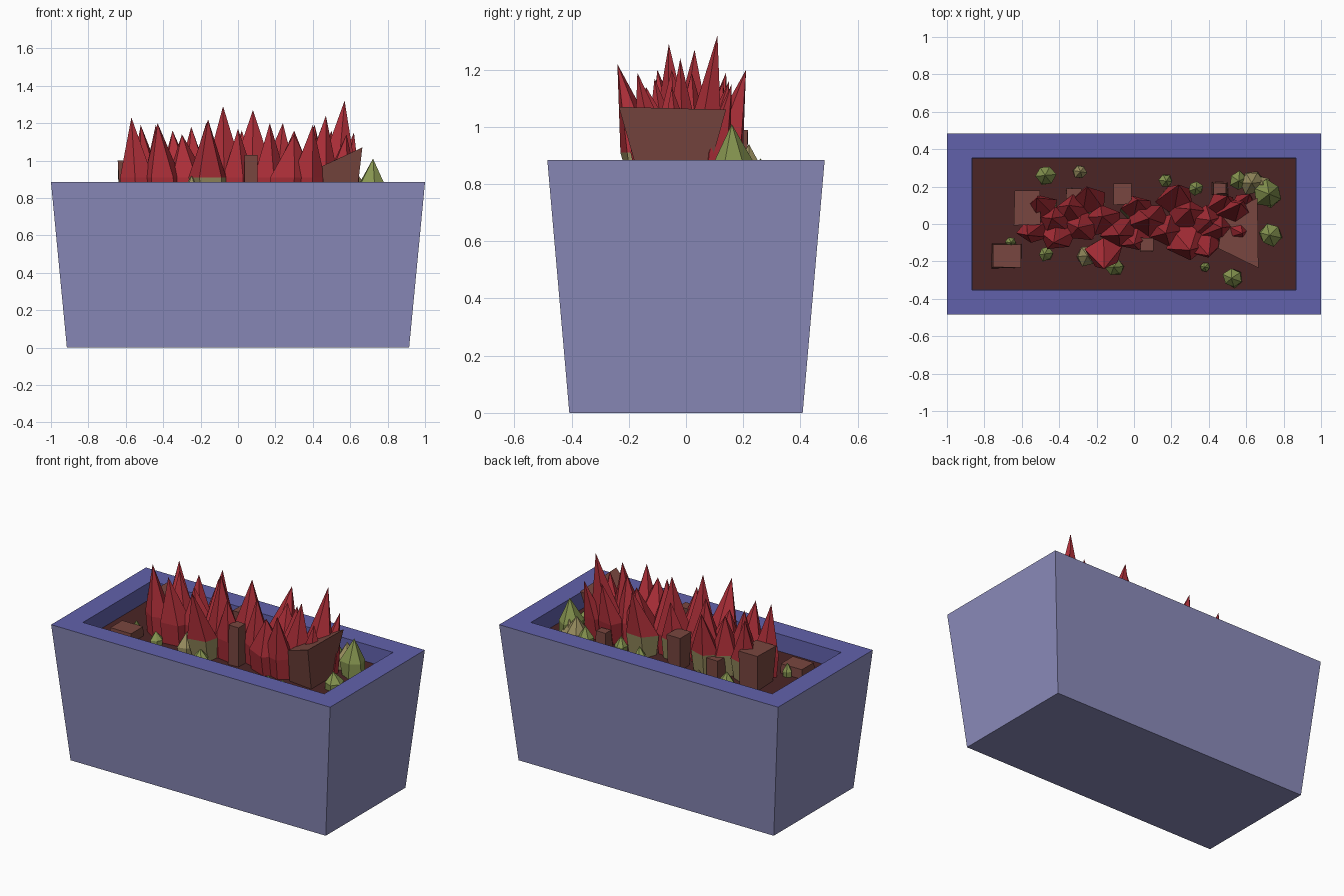
import bpy, bmesh, math, random

if "Cube" in bpy.data.objects:
    bpy.data.objects.remove(bpy.data.objects["Cube"])
random.seed(7)


def material(name, rgb):
    m = bpy.data.materials.new(name)
    m.diffuse_color = (*rgb, 1)
    m.use_nodes = True
    m.node_tree.nodes["Principled BSDF"].inputs["Base Color"].default_value = m.diffuse_color
    return m


WALL = material("grey lilac", (0.26, 0.26, 0.50))
RIM = material("deep lilac", (0.12, 0.12, 0.41))
SOIL = material("dark soil", (0.07, 0.018, 0.018))
RED = material("crimson", (0.42, 0.028, 0.04))
BROWN = material("red brown", (0.19, 0.062, 0.05))
GREEN = material("leaf green", (0.24, 0.30, 0.08))
KHAKI = material("khaki", (0.33, 0.28, 0.12))

TOP, DIRT = 0.885, 0.775


def finish(bm, name, mats):
    bmesh.ops.recalc_face_normals(bm, faces=bm.faces)
    me = bpy.data.meshes.new(name)
    bm.to_mesh(me)
    bm.free()
    for m in mats:
        me.materials.append(m)
    ob = bpy.data.objects.new(name, me)
    bpy.context.collection.objects.link(ob)
    return ob


def rect(bm, hx, hy, z):
    return [bm.verts.new((sx * hx, sy * hy, z))
            for sx, sy in ((-1, -1), (1, -1), (1, 1), (-1, 1))]


def bridge(bm, a, b, mat=0):
    n = len(a)
    for i in range(n):
        bm.faces.new((a[i], a[(i + 1) % n], b[(i + 1) % n], b[i])).material_index = mat


# Tapered planter: outer walls, rim, inner walls, soil
bm = bmesh.new()
rings = [rect(bm, 0.915, 0.408, 0), rect(bm, 1.0, 0.485, TOP),
         rect(bm, 0.865, 0.352, TOP), rect(bm, 0.863, 0.35, DIRT)]
bm.faces.new(rings[0])
for i, mat in enumerate((0, 1, 1)):
    bridge(bm, rings[i], rings[i + 1], mat)
bm.faces.new(rings[3]).material_index = 2
finish(bm, "planter", [WALL, RIM, SOIL])


def ring(bm, x, y, z, rx, ry, n, phase, jitter=0.15):
    out = []
    for i in range(n):
        a = phase + 2 * math.pi * i / n
        k = 1 + random.uniform(-jitter, jitter)
        out.append(bm.verts.new((x + rx * k * math.cos(a), y + ry * k * math.sin(a), z)))
    return out


def spike(bm, base, mid, tip, r, n, mid_r=1.1, split=False):
    """Pointed shard: foot ring, slightly wider middle ring, single tip."""
    (x, y), (tx, ty, tz) = base, tip
    t = (mid - DIRT) / (tz - DIRT) * 0.6
    ph = random.uniform(0, 6.28)
    lo = ring(bm, x, y, DIRT - 0.01, r[0], r[1], n, ph)
    hi = ring(bm, x + (tx - x) * t, y + (ty - y) * t, mid, r[0] * mid_r, r[1] * mid_r, n, ph)
    top = bm.verts.new(tip)
    bm.faces.new(lo)
    bridge(bm, lo, hi, 1 if split else 0)
    for i in range(n):
        bm.faces.new((hi[i], hi[(i + 1) % n], top))


# Crimson foliage: a ridge of leaning spikes (tip x, y, z, half width)
tips = [(-0.57, -0.06, 1.23, .09), (-0.52, 0.14, 1.19, .08), (-0.43, -0.10, 1.20, .10),
        (-0.44, 0.03, 1.19, .09), (-0.35, 0.10, 1.16, .10), (-0.25, 0.20, 1.18, .09),
        (-0.30, -0.02, 1.14, .10), (-0.16, -0.24, 1.22, .10), (-0.17, 0.04, 1.20, .10),
        (-0.08, -0.06, 1.29, .11), (0.08, 0.03, 1.27, .11), (0.00, -0.11, 1.17, .10),
        (0.02, 0.13, 1.16, .09), (0.17, -0.05, 1.20, .10), (0.24, 0.21, 1.20, .10),
        (0.30, -0.14, 1.14, .11), (0.30, 0.08, 1.16, .10), (0.40, -0.17, 1.19, .09),
        (0.41, 0.02, 1.19, .10), (0.47, -0.02, 1.24, .10), (0.57, 0.11, 1.32, .10),
        (0.62, 0.16, 1.15, .07), (0.50, 0.15, 1.16, .08), (0.58, -0.05, 1.14, .08)]
bm = bmesh.new()
for x, y, z, w in tips:
    base = (x * 0.93, y * 0.55)
    back = y > 0.05 or y < -0.2
    spike(bm, base, 0.91, (x, y, z), (w * 0.95, w * 0.75), 5, split=back and x < 0.3)
finish(bm, "crimson_foliage", [RED, KHAKI])


# Brown chunks: blocks that can flare upward
def chunk(bm, x, y, rx, ry, top, flare, n=4):
    lo = ring(bm, x, y, DIRT - 0.01, rx, ry, n, math.pi / 4, 0.08)
    hi = ring(bm, x, y, top, rx * flare, ry * flare, n, math.pi / 4, 0.08)
    bm.faces.new(lo)
    bm.faces.new(hi)
    bridge(bm, lo, hi)


bm = bmesh.new()
for c in ((-0.57, 0.09, .09, .12, 1.0, 1.1), (-0.68, -0.17, .11, .09, 0.835, 0.95),
          (-0.06, 0.16, .06, .07, 0.99, 1.1), (0.07, -0.11, .05, .05, 1.03, 1.05),
          (0.46, 0.19, .06, .05, 0.88, 0.8), (-0.12, -0.14, .05, .05, 0.88, 0.9),
          (-0.32, 0.15, .06, .06, 0.9, 1.0)):
    chunk(bm, *c)
# Large wedge at the right end, its top edge overhanging the soil
lo = [bm.verts.new((x, y, DIRT)) for x, y in ((.46, -.13), (.63, -.15), (.63, .06), (.46, .06))]
hi = [bm.verts.new(p) for p in ((.45, -.13, .97), (.665, -.235, 1.07), (.66, .14, 1.06), (.48, .05, .98))]
bm.faces.new(lo)
bm.faces.new((hi[0], hi[1], hi[2]))
bm.faces.new((hi[0], hi[2], hi[3]))
bridge(bm, lo, hi)
finish(bm, "brown_chunks", [BROWN])


# Small green and khaki succulents (x, y, radius, top)
def sprouts(name, mat, data):
    bm = bmesh.new()
    for x, y, r, top in data:
        mid = DIRT + (top - DIRT) * 0.4
        spike(bm, (x, y), mid, (x + random.uniform(-.2, .2) * r, y, top), (r * .9, r * .9), 6, 1.05)
    finish(bm, name, [mat])


sprouts("green_sprouts", GREEN,
        [(0.72, 0.16, .08, 1.01), (0.73, -0.06, .065, .88), (0.53, -0.29, .055, .86),
         (0.56, 0.23, .055, .90), (-0.47, 0.26, .055, .89), (0.17, 0.23, .04, .87),
         (-0.10, -0.23, .05, .87), (0.38, -0.23, .03, .83), (-0.47, -0.16, .04, .86),
         (-0.66, -0.10, .03, .86), (0.33, 0.19, .04, .88)])
sprouts("khaki_sprouts", KHAKI,
        [(0.63, 0.22, .07, .94), (-0.29, 0.28, .04, .86), (-0.25, -0.17, .06, .92),
         (0.68, 0.21, .05, .90)])
